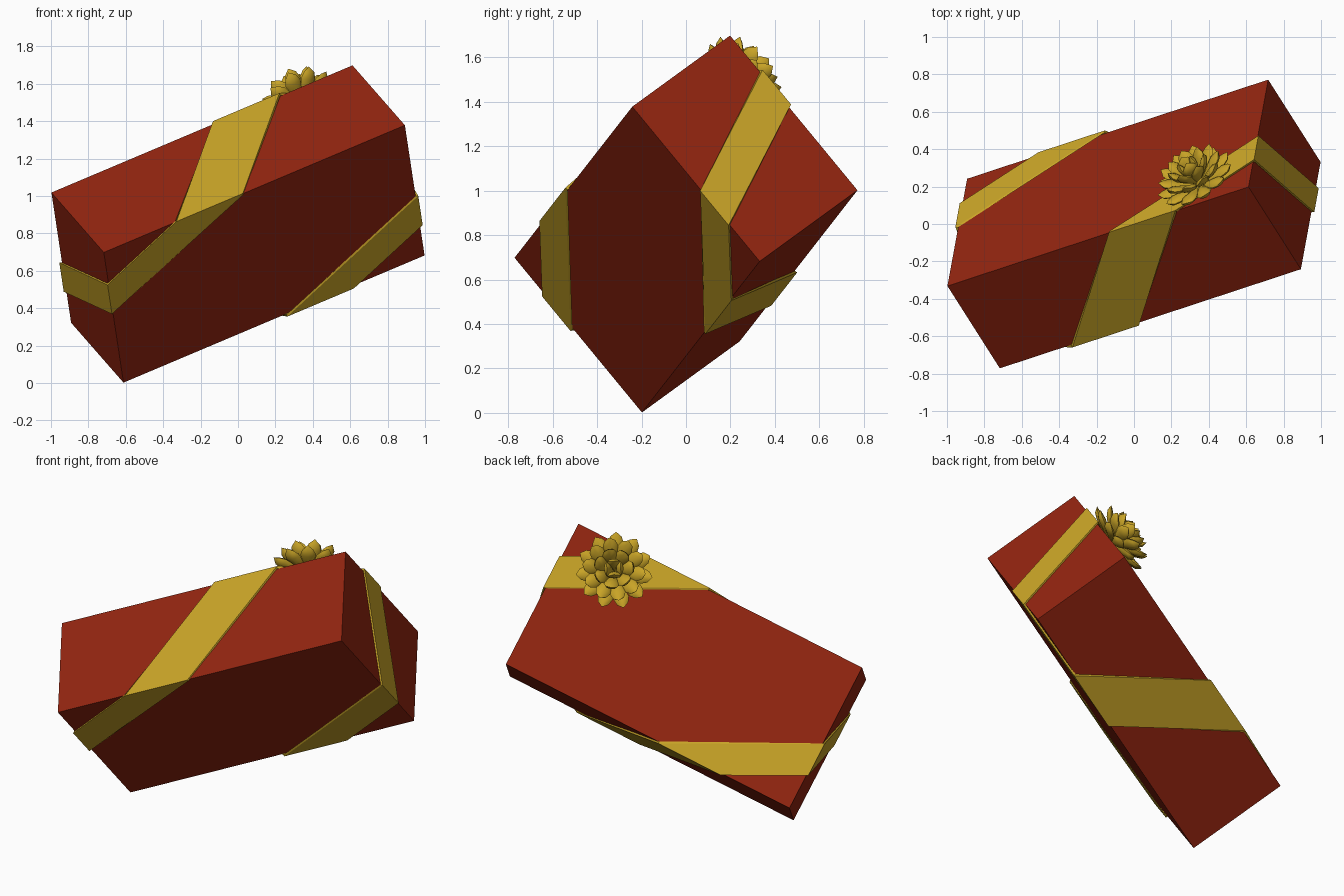
import bpy, bmesh, math
from mathutils import Vector, Matrix

if "Cube" in bpy.data.objects:
    bpy.data.objects.remove(bpy.data.objects["Cube"], do_unlink=True)


def material(name, colour):
    m = bpy.data.materials.new(name)
    m.use_nodes = True
    m.diffuse_color = (*colour, 1)
    m.node_tree.nodes["Principled BSDF"].inputs["Base Color"].default_value = (*colour, 1)
    return m


red = material("red wrapping paper", (0.29, 0.018, 0.005))
gold = material("gold ribbon", (0.58, 0.37, 0.02))

# Tilted frame of the parcel: long axis, short axis, lid normal
long_axis = Vector((1.61, 0.53, 0.68)).normalized()
lid = Vector((-0.28, 0.44, 0.32))
lid = (lid - long_axis * lid.dot(long_axis)).normalized()
side = lid.cross(long_axis)
tilt = Matrix((long_axis, side, lid)).transposed().to_4x4()
tilt.translation = (0, 0, 0.85)
half = Vector((0.913, 0.454, 0.306))


def add_object(name, bm, mat):
    bmesh.ops.recalc_face_normals(bm, faces=bm.faces)
    mesh = bpy.data.meshes.new(name)
    bm.to_mesh(mesh)
    bm.free()
    mesh.materials.append(mat)
    obj = bpy.data.objects.new(name, mesh)
    bpy.context.collection.objects.link(obj)
    obj.matrix_world = tilt
    return obj


# Parcel
bm = bmesh.new()
bmesh.ops.create_cube(bm, size=2)
bmesh.ops.scale(bm, vec=half, verts=bm.verts)
add_object("gift_box", bm, red)

# Ribbon: a band folded diagonally round the corners
shell = half + Vector((0.011, 0.011, 0.011))
corners = {
    "A": (-1, -1, 1), "B": (-1, -1, -1), "C": (-1, 1, -1), "D": (-1, 1, 1),
    "E": (1, -1, 1), "F": (1, -1, -1), "G": (1, 1, -1), "H": (1, 1, 1),
}


def on_edge(edge, t):
    start, end = (Vector(corners[c]) * shell for c in edge)
    return start.lerp(end, t)


def on_edge_fixed(edge, t):
    start, end = (Vector([s * h for s, h in zip(corners[c], shell)]) for c in edge)
    return start.lerp(end, t)


near, far = 0.242, 0.46
folds = [("BF", near, far), ("AE", 1 - far, 1 - near), ("EH", far, near),
         ("FG", 1 - near, 1 - far), ("CG", 1 - near, 1 - far), ("DH", far, near),
         ("AD", 1 - far, 1 - near), ("BC", near, far)]
bm = bmesh.new()
rungs = [[bm.verts.new(on_edge_fixed(e, t)) for t in (t1, t2)] for e, t1, t2 in folds]
for (a, b), (c, d) in zip(rungs, rungs[1:] + rungs[:1]):
    bm.faces.new((a, b, d, c))
ribbon = add_object("ribbon", bm, gold)
thick = ribbon.modifiers.new("thickness", "SOLIDIFY")
thick.thickness = 0.014
thick.offset = -1

# Bow: rings of pointed, slightly flattened loops
bow_centre = (on_edge_fixed("AE", 0.65) + on_edge_fixed("EH", 0.35)) / 2
sides = 8
profile = [(0.25, 0.3), (0.5, 0.75), (0.72, 1.0), (0.88, 0.72)]


def add_loop(bm, place, length, width, depth):
    base = bm.verts.new(place @ Vector((0, 0, 0)))
    tip = bm.verts.new(place @ Vector((length, 0, 0.01)))
    rings = []
    for along, size in profile:
        ring = []
        for i in range(sides):
            a = math.tau * i / sides
            ring.append(bm.verts.new(place @ Vector((
                along * length, width * size * math.cos(a), depth * size * math.sin(a)))))
        rings.append(ring)
    for i in range(sides):
        j = (i + 1) % sides
        bm.faces.new((base, rings[0][i], rings[0][j]))
        bm.faces.new((tip, rings[-1][j], rings[-1][i]))
        for low, high in zip(rings, rings[1:]):
            bm.faces.new((low[i], high[i], high[j], low[j]))


# count, elevation, length, turn of each ring
layers = [(11, 13, 0.23, 0), (10, 33, 0.225, 18), (7, 54, 0.205, 5), (4, 75, 0.185, 30)]
bm = bmesh.new()
for count, rise, length, turn in layers:
    for k in range(count):
        spin = Matrix.Rotation(math.tau * k / count + math.radians(turn), 4, "Z")
        lift = Matrix.Rotation(-math.radians(rise), 4, "Y")
        add_loop(bm, Matrix.Translation(bow_centre) @ spin @ lift, length, 0.045, 0.02)
bow = add_object("bow", bm, gold)

bpy.ops.object.select_all(action="DESELECT")
bow.select_set(True)
bpy.context.view_layer.objects.active = bow
bpy.ops.object.shade_smooth_by_angle(angle=math.radians(50))
